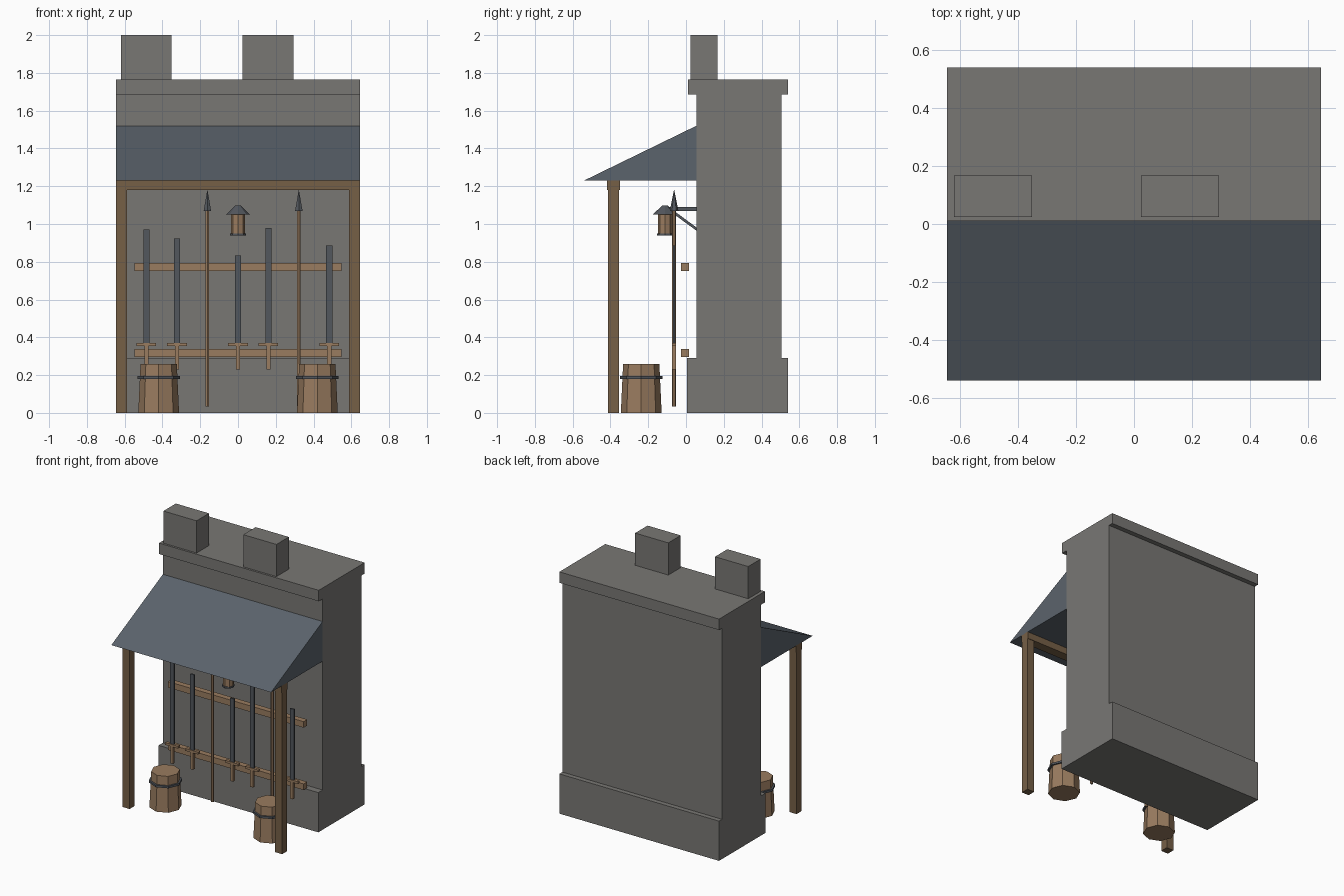
import bpy, bmesh, math
from mathutils import Vector

if "Cube" in bpy.data.objects:
    bpy.data.objects.remove(bpy.data.objects["Cube"])


def material(name, rgb):
    m = bpy.data.materials.new(name)
    m.diffuse_color = (*rgb, 1)
    m.use_nodes = True
    m.node_tree.nodes["Principled BSDF"].inputs["Base Color"].default_value = m.diffuse_color
    return m


STONE = material("grey stone", (0.19, 0.185, 0.175))
SLATE = material("blue grey slate", (0.105, 0.125, 0.15))
IRON = material("dark iron", (0.085, 0.095, 0.11))
WOOD = material("light wood", (0.32, 0.2, 0.115))
DARK = material("dark wood", (0.18, 0.115, 0.062))


def finish(name, bm, mat):
    bmesh.ops.recalc_face_normals(bm, faces=bm.faces)
    me = bpy.data.meshes.new(name)
    bm.to_mesh(me)
    bm.free()
    me.materials.append(mat)
    ob = bpy.data.objects.new(name, me)
    bpy.context.collection.objects.link(ob)
    return ob


def prism(name, profile, x0, x1, mat):
    """Extrude a (y, z) outline along x."""
    bm = bmesh.new()
    face = bm.faces.new([bm.verts.new((x0, y, z)) for y, z in profile])
    ext = bmesh.ops.extrude_face_region(bm, geom=[face])
    verts = [v for v in ext["geom"] if isinstance(v, bmesh.types.BMVert)]
    bmesh.ops.translate(bm, verts=verts, vec=(x1 - x0, 0, 0))
    return finish(name, bm, mat)


def box(name, x0, x1, y0, y1, z0, z1, mat):
    return prism(name, [(y0, z0), (y1, z0), (y1, z1), (y0, z1)], x0, x1, mat)


def frustum(name, x, y, z0, z1, r0, r1, sides, mat, turn=0.0):
    bm = bmesh.new()
    bmesh.ops.create_cone(bm, cap_ends=True, segments=sides, radius1=r0,
                          radius2=r1, depth=z1 - z0)
    ob = finish(name, bm, mat)
    ob.location = (x, y, (z0 + z1) / 2)
    ob.rotation_euler.z = turn
    return ob


# Wall with plinth and cap
W = 0.645
prism("wall", [(0.005, 0), (0.54, 0), (0.54, 0.29), (0.505, 0.29),
               (0.505, 1.685), (0.54, 1.685), (0.54, 1.765), (0.01, 1.765),
               (0.01, 1.685), (0.055, 1.685), (0.055, 0.29), (0.005, 0.29)],
      -W, W, STONE)
for x in (-0.62, 0.025):
    box("merlon", x, x + 0.268, 0.025, 0.168, 1.765, 2.0, STONE)

# Lean-to roof, beam and posts
prism("roof", [(-0.54, 1.23), (0.055, 1.23), (0.055, 1.52)], -W, W, SLATE)
box("roof_beam", -W, W, -0.418, -0.35, 1.18, 1.232, DARK)
for x in (-W, W - 0.058):
    box("post", x, x + 0.058, -0.412, -0.354, 0, 1.18, DARK)

# Weapon rack rails
for z in (0.295, 0.75):
    box("rack_rail", -0.548, 0.548, -0.026, 0.016, z, z + 0.044, WOOD)

# Swords hanging point up
Y = -0.063
for x, top in ((-0.485, 0.97), (-0.323, 0.922), (0, 0.832),
               (0.161, 0.98), (0.483, 0.886)):
    box("sword_blade", x - 0.016, x + 0.016, Y - 0.006, Y + 0.006, 0.365, top, IRON)
    box("sword_guard", x - 0.052, x + 0.052, Y - 0.011, Y + 0.011, 0.353, 0.37, WOOD)
    box("sword_grip", x - 0.011, x + 0.011, Y - 0.01, Y + 0.01, 0.23, 0.354, WOOD)

# Spears
for x in (-0.162, 0.322):
    frustum("spear_shaft", x, Y, 0.035, 1.07, 0.011, 0.011, 6, WOOD)
    frustum("spear_head", x, Y, 1.068, 1.183, 0.023, 0, 6, IRON)

# Hanging lantern and its bracket
L = -0.112
frustum("lantern_base", 0, L, 0.94, 0.951, 0.042, 0.042, 8, IRON)
frustum("lantern_body", 0, L, 0.95, 1.052, 0.037, 0.037, 8, WOOD)
frustum("lantern_roof", 0, L, 1.05, 1.098, 0.064, 0.014, 8, IRON)
box("bracket_arm", -0.01, 0.01, L, 0.055, 1.07, 1.09, IRON)
prism("bracket_strut", [(-0.056, 1.046), (0.055, 0.965), (0.055, 0.982),
                        (-0.056, 1.064)], -0.008, 0.008, IRON)

# Barrels with iron hoops
for x in (-0.42, 0.42):
    frustum("barrel", x, -0.237, 0, 0.26, 0.108, 0.096, 8, WOOD)
    frustum("barrel_hoop", x, -0.237, 0.18, 0.195, 0.112, 0.112, 8, IRON)
